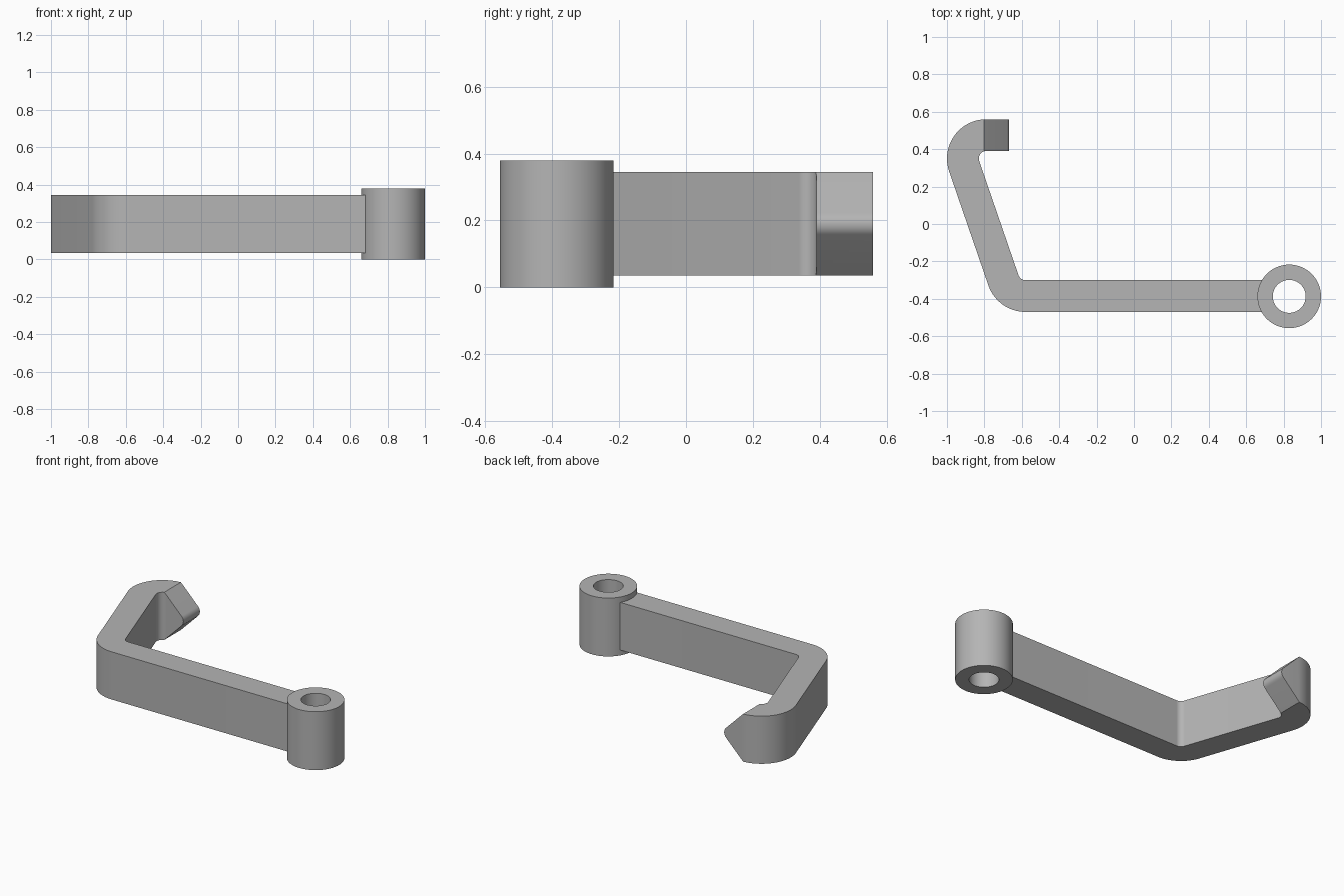
import bpy
import bmesh
from math import atan2, cos, sin, pi, radians
from mathutils import Vector

cube = bpy.data.objects.get("Cube")
if cube:
    bpy.data.objects.remove(cube, do_unlink=True)

GREY = (0.46, 0.46, 0.46, 1)
grey = bpy.data.materials.new("plain grey")
grey.use_nodes = True
grey.diffuse_color = GREY
grey.node_tree.nodes["Principled BSDF"].inputs["Base Color"].default_value = GREY


def make_object(name, bm):
    bmesh.ops.recalc_face_normals(bm, faces=bm.faces)
    mesh = bpy.data.meshes.new(name)
    bm.to_mesh(mesh)
    bm.free()
    mesh.materials.append(grey)
    obj = bpy.data.objects.new(name, mesh)
    bpy.context.collection.objects.link(obj)
    return obj


def smooth(obj):
    for p in obj.data.polygons:
        p.use_smooth = True
    obj.data.set_sharp_from_angle(angle=radians(30))


def prism(name, points, offset):
    """Extrude a closed outline along the offset vector."""
    bm = bmesh.new()
    face = bm.faces.new([bm.verts.new(p) for p in points])
    new = bmesh.ops.extrude_face_region(bm, geom=[face], use_keep_orig=True)["geom"]
    bmesh.ops.translate(bm, vec=offset, verts=[g for g in new if isinstance(g, bmesh.types.BMVert)])
    return make_object(name, bm)


def arc(center, radius, start, end, steps=20):
    return [(center[0] + radius * cos(start + (end - start) * i / steps),
             center[1] + radius * sin(start + (end - start) * i / steps))
            for i in range(steps + 1)]


# Bent arm: two concentric rounded bends joined by straight runs
LOW, HIGH, MID = 0.035, 0.345, 0.19
OUTER, INNER = 0.21, 0.04
bend_a, bend_b = (-0.58, -0.26), (-0.79, 0.35)
lean = atan2(bend_b[1] - bend_a[1], bend_b[0] - bend_a[0]) + pi / 2
boss_end, hook_end = 0.70, -0.667


def side(radius):
    return ([(boss_end, bend_a[1] - radius)]
            + arc(bend_a, radius, 1.5 * pi, lean)
            + arc(bend_b, radius, lean, pi / 2)
            + [(hook_end, bend_b[1] + radius)])


outline = side(OUTER) + side(INNER)[::-1]
arm = prism("hooked_arm", [(x, y, LOW) for x, y in outline], Vector((0, 0, HIGH - LOW)))

# Cut the hook end to a wedge with a rounded nose
nose = 0.045
wedge = arc((hook_end - nose, MID), nose, pi / 4, -pi / 4, 12)
back, reach = -0.903, 0.255
notch = [(back, MID + reach)] + wedge + [(back, MID - reach), (-0.6, MID - reach), (-0.6, MID + reach)]
cutter = prism("nose_cutter", [(x, 0.3, z) for x, z in notch], Vector((0, 0.4, 0)))
cutter.hide_render = True
cut = arm.modifiers.new("nose_cut", "BOOLEAN")
cut.operation = "DIFFERENCE"
cut.solver = "EXACT"
cut.object = cutter
bpy.context.view_layer.objects.active = arm
bpy.ops.object.modifier_apply(modifier=cut.name)
bpy.data.objects.remove(cutter, do_unlink=True)
smooth(arm)

# Pivot boss: a tube turned from a rectangular section
bm = bmesh.new()
section = [bm.verts.new(p) for p in ((0.088, 0, 0), (0.17, 0, 0), (0.17, 0, 0.38), (0.088, 0, 0.38))]
edges = [bm.edges.new((section[i], section[(i + 1) % 4])) for i in range(4)]
bmesh.ops.spin(bm, geom=section + edges, cent=(0, 0, 0), axis=(0, 0, 1),
               angle=2 * pi, steps=64, use_merge=True)
bmesh.ops.remove_doubles(bm, verts=bm.verts, dist=0.0001)
boss = make_object("pivot_boss", bm)
boss.location = (0.83, -0.387, 0)
smooth(boss)
